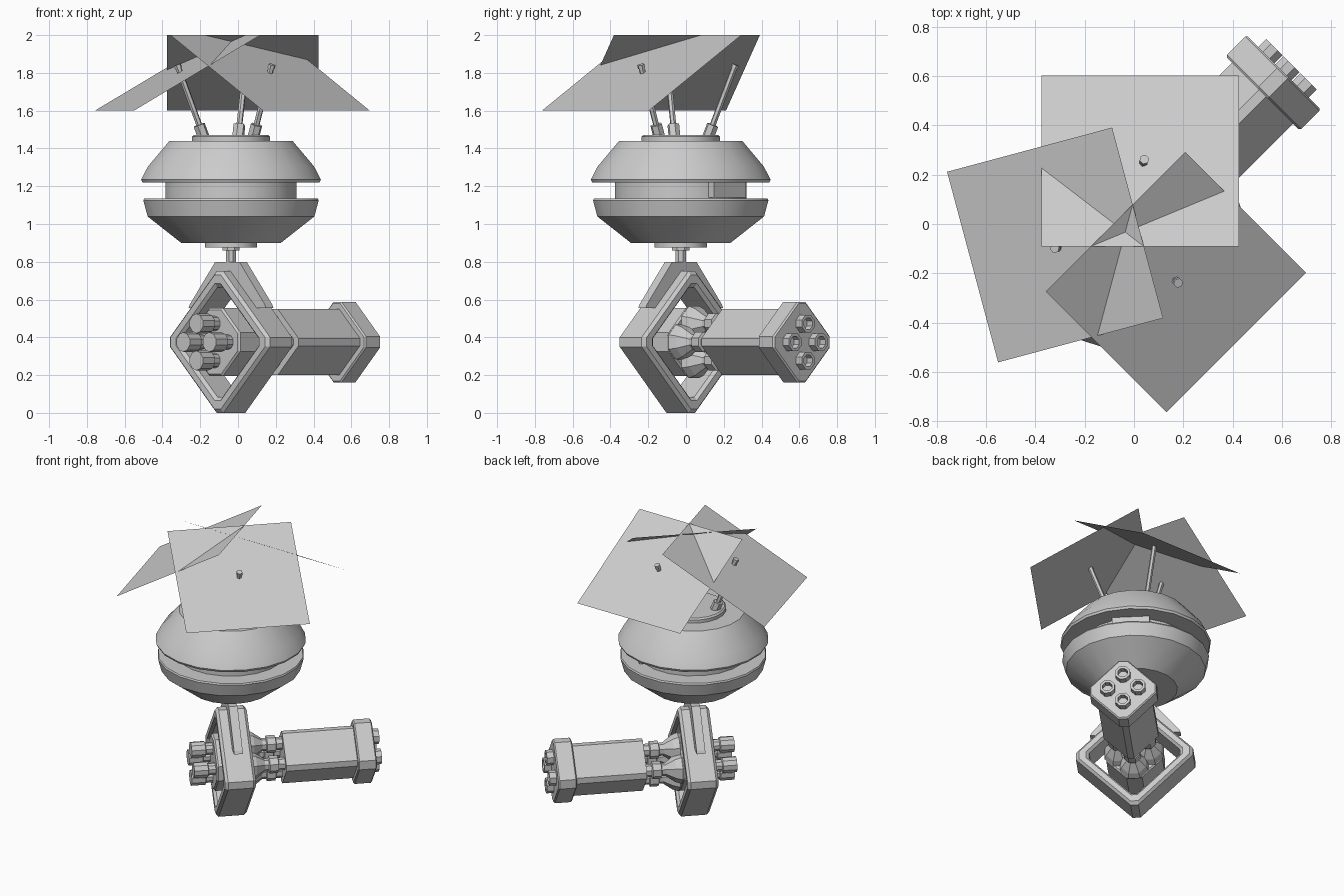
import bpy, bmesh, math
from mathutils import Matrix, Vector

if "Cube" in bpy.data.objects:
    bpy.data.objects.remove(bpy.data.objects["Cube"])

grey = bpy.data.materials.new("light_grey")
grey.diffuse_color = (0.6, 0.6, 0.6, 1)
grey.use_nodes = True
grey.node_tree.nodes["Principled BSDF"].inputs["Base Color"].default_value = grey.diffuse_color

CX, CY, CZ = -0.037, -0.028, 0.375      # vertical axis and gun height
R = math.sqrt(0.5)
# Gun space: local x across, local y up, local z along the barrels
GUN = Matrix(((-R, 0, R, CX), (R, 0, R, CY), (0, 1, 0, CZ), (0, 0, 0, 1)))
AXIS = Matrix.Translation((CX, CY, 0))


def finish(bm, name, matrix, smooth=False):
    bmesh.ops.recalc_face_normals(bm, faces=bm.faces)
    me = bpy.data.meshes.new(name)
    bm.to_mesh(me)
    bm.free()
    me.transform(matrix)
    me.materials.append(grey)
    ob = bpy.data.objects.new(name, me)
    bpy.context.collection.objects.link(ob)
    if smooth:
        bpy.context.view_layer.objects.active = ob
        ob.select_set(True)
        bpy.ops.object.shade_smooth_by_angle(angle=math.radians(30))
        ob.select_set(False)
    return ob


def lathe(name, profile, sides, matrix, smooth=False):
    """Turn (radius, height) points about local z; ends are capped."""
    bm = bmesh.new()
    rings = []
    for r, h in profile:
        rings.append([bm.verts.new((r * math.cos(a), r * math.sin(a), h))
                      for a in ((i + 0.5) * math.tau / sides for i in range(sides))])
    for a, b in zip(rings, rings[1:]):
        for i in range(sides):
            j = (i + 1) % sides
            bm.faces.new((a[i], a[j], b[j], b[i]))
    bm.faces.new(rings[0][::-1])
    bm.faces.new(rings[-1])
    return finish(bm, name, matrix, smooth)


def prism(name, points, z0, z1, matrix, hole=None, bevel=0):
    """Extrude an outline along local z, with an optional matching hole."""
    bm = bmesh.new()
    n = len(points)

    def ring(pts, z):
        return [bm.verts.new((x, y, z)) for x, y in pts]

    def bridge(a, b):
        for i in range(n):
            j = (i + 1) % n
            bm.faces.new((a[i], a[j], b[j], b[i]))
    lo, hi = ring(points, z0), ring(points, z1)
    bridge(lo, hi)
    if hole:
        hlo, hhi = ring(hole, z0), ring(hole, z1)
        bridge(hlo, hhi)
        bridge(lo, hlo)
        bridge(hi, hhi)
    else:
        bm.faces.new(lo)
        bm.faces.new(hi)
    ob = finish(bm, name, matrix)
    if bevel:
        mod = ob.modifiers.new("edge_bevel", 'BEVEL')
        mod.width, mod.segments = bevel, 1
        mod.limit_method, mod.angle_limit = 'ANGLE', math.radians(60)
    return ob


def diamond(h, c):
    """Diamond of half-diagonal h with corners cut to a flat of half-width c."""
    return [(h, -c), (h, c), (c, h), (-c, h), (-h, c), (-h, -c), (-c, -h), (c, -h)]


# Saucer body
lathe("lower_body", [(0.267, 0.90), (0.447, 1.04), (0.47, 1.125), (0.465, 1.135), (0.34, 1.135)],
      20, AXIS, True)
lathe("body_core", [(0.352, 1.12), (0.352, 1.23)], 20, AXIS, True)
lathe("upper_body", [(0.34, 1.22), (0.475, 1.22), (0.482, 1.235), (0.445, 1.305),
                     (0.33, 1.44), (0.21, 1.44)], 20, AXIS, True)
lathe("top_disc", [(0.21, 1.43), (0.21, 1.462), (0.2, 1.472)], 20, AXIS, True)
lathe("bottom_disc", [(0.14, 0.875), (0.14, 0.91)], 20, AXIS, True)
lathe("stem_collar", [(0.05, 0.86), (0.05, 0.88)], 8, AXIS)
lathe("stem", [(0.03, 0.78), (0.03, 0.87)], 8, AXIS)

# Hatch block in the body groove
prism("groove_hatch", [(-0.12, 1.14), (0.12, 1.14), (0.12, 1.22), (-0.12, 1.22)], 0.3, 0.37,
      GUN @ Matrix.Translation((0, -CZ, 0)))

# Solar panels: downhill heading, centre, foot of the mast
panels = [(90, (0.025, 0.255), (0.0, 0.115)),
          (195, (-0.32, -0.085), (-0.18, -0.06)),
          (315, (0.17, -0.235), (0.08, -0.14))]
for heading, (px, py), (fx, fy) in panels:
    bm = bmesh.new()
    bmesh.ops.create_grid(bm, x_segments=1, y_segments=1, size=0.4)
    tilt = (Matrix.Translation((px, py, 1.8)) @ Matrix.Rotation(math.radians(heading), 4, 'Z')
            @ Matrix.Rotation(math.radians(30), 4, 'Y'))
    finish(bm, "solar_panel", tilt)
    # Mast and its socket
    foot = Vector((fx, fy, 1.455))
    tip = Vector((px + (0.015 if heading == 90 else 0.005), py, 1.825))
    if heading == 195:
        tip.y -= 0.012
    line = tip - foot
    m = Matrix.Translation(foot) @ line.to_track_quat('Z', 'Y').to_matrix().to_4x4()
    lathe("panel_mast", [(0.016, 0), (0.016, line.length), (0.02, line.length),
                         (0.02, line.length + 0.02)], 6, m)
    lathe("mast_socket", [(0.032, -0.02), (0.032, 0.075)], 6, m)

# Diamond frame around the gun
prism("gun_frame", diamond(0.375, 0.025), -0.1, 0.1, GUN, diamond(0.29, 0.02), 0.018)

# Yoke strap over the upper corner of the frame
prism("frame_yoke", [(0.29, 0.18), (0.28, 0.2), (0.09, 0.425), (-0.09, 0.425), (-0.28, 0.2),
                     (-0.29, 0.18), (-0.2, 0.18), (0, 0.365), (0.2, 0.18)], -0.028, 0.028, GUN)

# Gun core, housing and muzzle block
prism("gun_core", diamond(0.18, 0.05), -0.12, 0.1, GUN, None, 0.01)
prism("barrel_housing", diamond(0.175, 0.02), 0.33, 0.81, GUN)
prism("muzzle_block", diamond(0.213, 0.03), 0.79, 0.91, GUN, None, 0.008)

# Four barrels, one at each point of the diamond
for x, y in ((0.098, 0), (-0.098, 0), (0, 0.098), (0, -0.098)):
    m = GUN @ Matrix.Translation((x, y, 0))
    lathe("rear_cylinder", [(0.052, -0.26), (0.052, -0.17), (0.04, -0.165), (0.04, -0.1)], 10, m)
    lathe("barrel_link", [(0.085, 0.07), (0.1, 0.1), (0.085, 0.14), (0.042, 0.2), (0.042, 0.225),
                          (0.057, 0.23), (0.057, 0.285), (0.042, 0.29), (0.042, 0.34)], 8, m)
    lathe("muzzle", [(0.05, 0.9), (0.05, 0.955), (0.033, 0.955), (0.033, 0.915)], 8, m)
